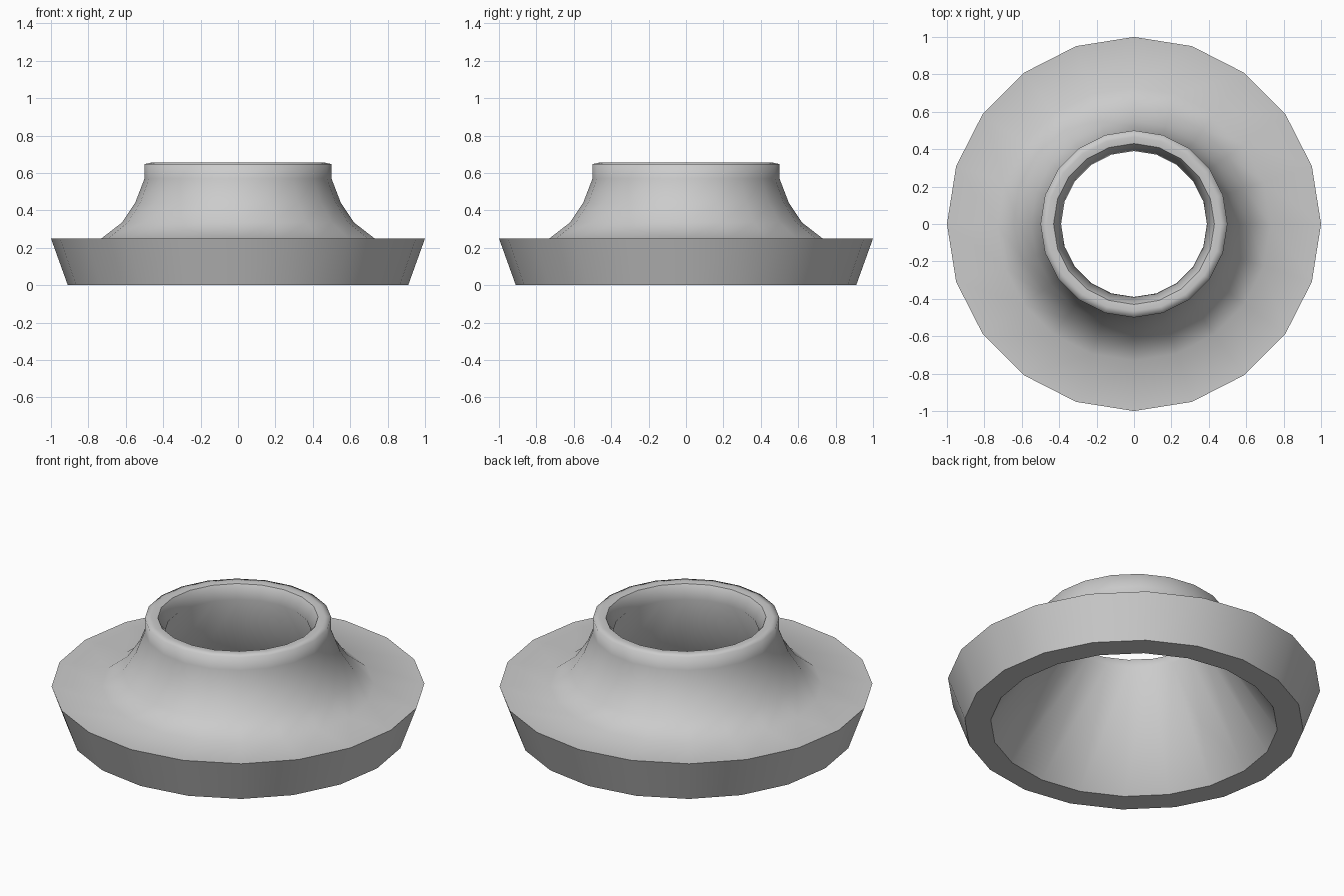
import bpy, bmesh
from math import sin, cos, pi

if "Cube" in bpy.data.objects:
    bpy.data.objects.remove(bpy.data.objects["Cube"])

SIDES = 20

# Closed cross-section: radius, height, hard edge
profile = [
    (0.77, 0.00, True),    # underside, inner edge
    (0.91, 0.00, True),    # underside, outer edge
    (1.00, 0.25, True),    # flared flange rim
    (0.73, 0.25, False),   # foot of the neck
    (0.62, 0.335, False),
    (0.55, 0.44, False),
    (0.50, 0.57, False),   # collar
    (0.50, 0.647, False),
    (0.465, 0.655, False), # lip
    (0.43, 0.65, True),
    (0.39, 0.575, False),  # throat
]

bm = bmesh.new()
rings = [[bm.verts.new((r * cos(2 * pi * i / SIDES), r * sin(2 * pi * i / SIDES), z))
          for i in range(SIDES)] for r, z, _ in profile]

# Skin between neighbouring rings, closing back to the first
for k, ring in enumerate(rings):
    nxt = rings[(k + 1) % len(rings)]
    for i in range(SIDES):
        j = (i + 1) % SIDES
        bm.faces.new((ring[i], ring[j], nxt[j], nxt[i])).smooth = True

# Hard edges on the flange, underside and lip
for ring, (_, _, hard) in zip(rings, profile):
    if hard:
        for i in range(SIDES):
            bm.edges.get((ring[i], ring[(i + 1) % SIDES])).smooth = False

bmesh.ops.recalc_face_normals(bm, faces=bm.faces[:])
mesh = bpy.data.meshes.new("flanged_collar")
bm.to_mesh(mesh)
bm.free()
bpy.context.collection.objects.link(bpy.data.objects.new("flanged_collar", mesh))
